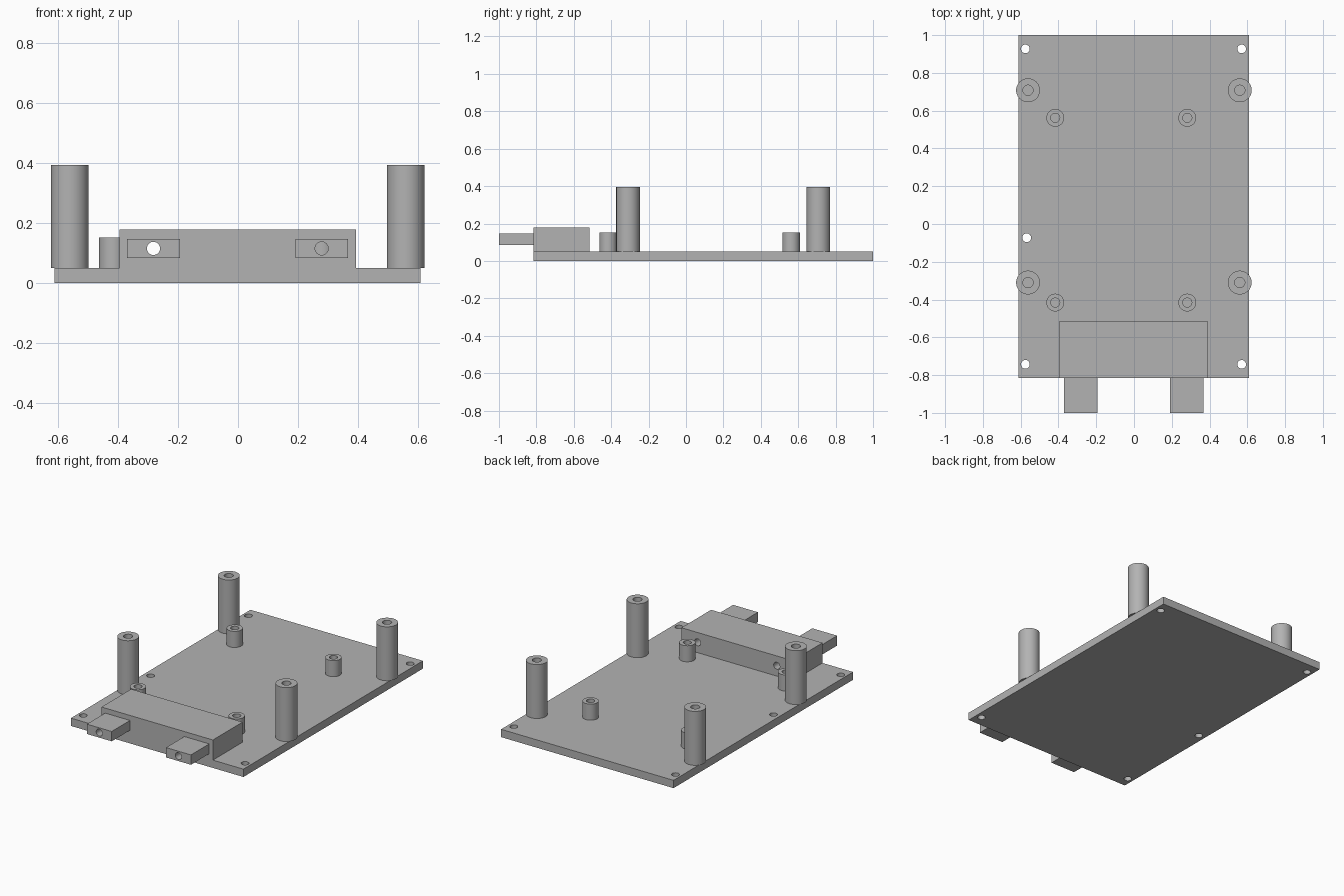
import bpy
import bmesh
from math import pi
from mathutils import Matrix, Vector

cube = bpy.data.objects.get("Cube")
if cube:
    bpy.data.objects.remove(cube, do_unlink=True)

grey = bpy.data.materials.new("plain grey")
grey.use_nodes = True
GREY = (0.45, 0.45, 0.45, 1)
grey.diffuse_color = GREY
grey.node_tree.nodes["Principled BSDF"].inputs["Base Color"].default_value = GREY


def make_object(name, bm):
    bmesh.ops.recalc_face_normals(bm, faces=bm.faces)
    mesh = bpy.data.meshes.new(name)
    bm.to_mesh(mesh)
    bm.free()
    mesh.materials.append(grey)
    obj = bpy.data.objects.new(name, mesh)
    bpy.context.collection.objects.link(obj)
    return obj


def activate(obj):
    bpy.ops.object.select_all(action="DESELECT")
    obj.select_set(True)
    bpy.context.view_layer.objects.active = obj


def smooth(obj):
    activate(obj)
    bpy.ops.object.shade_smooth_by_angle(angle=pi / 6)


def box(name, low, high):
    low, high = Vector(low), Vector(high)
    bm = bmesh.new()
    place = Matrix.Translation((low + high) / 2) @ Matrix.Diagonal((*(high - low), 1))
    bmesh.ops.create_cube(bm, size=1, matrix=place)
    return make_object(name, bm)


def drill(obj, centres, radius, axis):
    """Cut round holes right through obj along the given axis."""
    turn = Matrix.Rotation(pi / 2, 4, "X") if axis == "Y" else Matrix()
    bm = bmesh.new()
    for centre in centres:
        bmesh.ops.create_cone(bm, cap_ends=True, segments=32, radius1=radius,
                              radius2=radius, depth=4,
                              matrix=Matrix.Translation(centre) @ turn)
    cutter = make_object("hole_cutter", bm)
    cutter.hide_render = True
    activate(obj)
    cut = obj.modifiers.new("holes", "BOOLEAN")
    cut.operation, cut.solver, cut.object = "DIFFERENCE", "EXACT", cutter
    bpy.ops.object.modifier_apply(modifier=cut.name)
    bpy.data.objects.remove(cutter, do_unlink=True)
    smooth(obj)


def tube(name, x, y, bottom, top, outer, inner):
    """Hollow post: a rectangular section spun round its axis."""
    bm = bmesh.new()
    section = [(inner, bottom), (outer, bottom), (outer, top), (inner, top)]
    verts = [bm.verts.new((x + r, y, z)) for r, z in section]
    edges = [bm.edges.new((verts[i - 1], verts[i])) for i in range(4)]
    bmesh.ops.spin(bm, geom=verts + edges, cent=(x, y, 0), axis=(0, 0, 1),
                   angle=2 * pi, steps=48, use_merge=True)
    bmesh.ops.remove_doubles(bm, verts=bm.verts, dist=1e-5)
    smooth(make_object(name, bm))


DECK = 0.05       # top of the base plate
FRONT = -0.815    # front edge of the base plate

# Base plate with mounting holes
plate = box("base_plate", (-0.612, FRONT, 0), (0.609, 1, DECK))
mounts = [(x, y, 0) for x in (-0.575, 0.57) for y in (-0.743, 0.927)]
drill(plate, mounts + [(-0.568, -0.073, 0)], 0.023, "Z")

# Front block and its two projecting tabs, bored front to back
bores = {"right": -0.282, "left": 0.279}
block = box("front_block", (-0.396, FRONT, DECK), (0.393, -0.515, 0.179))
drill(block, [(x, 0, 0.116) for x in bores.values()], 0.022, "Y")
for side, x in bores.items():
    tab = box(side + "_tab", (x - 0.088, -1, 0.084), (x + 0.088, FRONT, 0.147))
    drill(tab, [(x, 0, 0.116)], 0.022, "Y")

# Tall and short hollow posts
for end, tall_y, short_y in (("front", -0.31, -0.416), ("back", 0.708, 0.562)):
    for side, tall_x, short_x in (("right", -0.561, -0.417), ("left", 0.56, 0.282)):
        tube(f"tall_post_{end}_{side}", tall_x, tall_y, DECK, 0.395, 0.063, 0.027)
        tube(f"short_post_{end}_{side}", short_x, short_y, DECK, 0.153, 0.047, 0.024)
